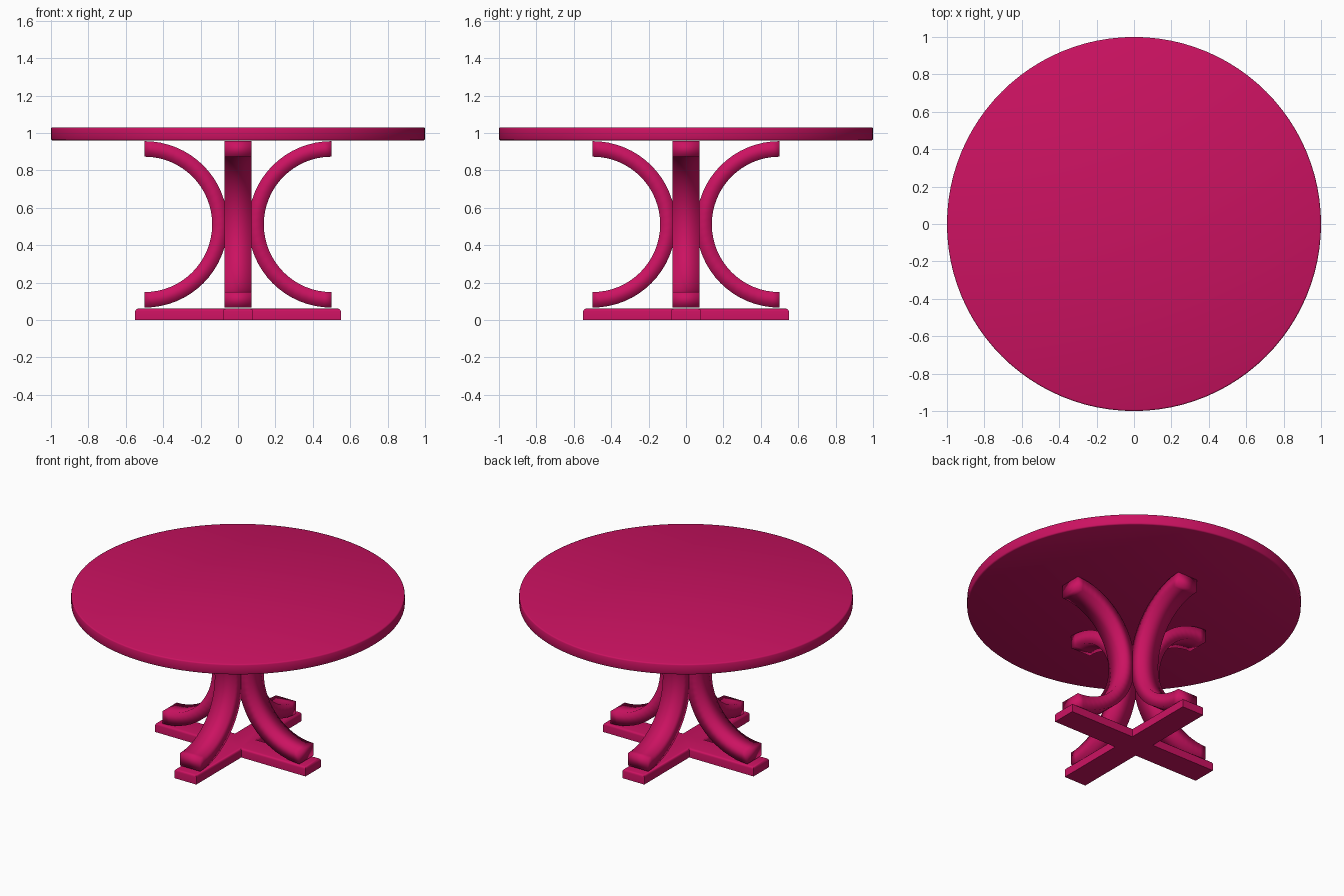
import bpy, bmesh, math
from mathutils import Matrix

if "Cube" in bpy.data.objects:
    bpy.data.objects.remove(bpy.data.objects["Cube"])

mat = bpy.data.materials.new("crimson")
mat.diffuse_color = (0.6, 0.006, 0.12, 1)
mat.use_nodes = True
mat.node_tree.nodes["Principled BSDF"].inputs["Base Color"].default_value = mat.diffuse_color


def finish(bm, name, smooth_angle=None):
    bmesh.ops.recalc_face_normals(bm, faces=bm.faces)
    me = bpy.data.meshes.new(name)
    bm.to_mesh(me)
    bm.free()
    ob = bpy.data.objects.new(name, me)
    bpy.context.collection.objects.link(ob)
    me.materials.append(mat)
    bpy.ops.object.select_all(action='DESELECT')
    ob.select_set(True)
    bpy.context.view_layer.objects.active = ob
    if smooth_angle is None:
        bpy.ops.object.shade_smooth()
    else:
        bpy.ops.object.shade_smooth_by_angle(angle=math.radians(smooth_angle))
    return ob


# Round tabletop with softened rims
bm = bmesh.new()
bmesh.ops.create_cone(bm, cap_ends=True, segments=96, radius1=1, radius2=1,
                      depth=0.07, matrix=Matrix.Translation((0, 0, 0.995)))
rims = [e for e in bm.edges if abs(e.verts[0].co.z - e.verts[1].co.z) < 1e-5]
bmesh.ops.bevel(bm, geom=rims, offset=0.008, segments=2, profile=0.5, affect='EDGES')
finish(bm, "tabletop", 50)

# Cross-shaped foot, top edges rounded
L, W, H = 0.55, 0.08, 0.06
bm = bmesh.new()
outline = []
for k in range(4):
    c, s = round(math.cos(k * math.pi / 2)), round(math.sin(k * math.pi / 2))
    for x, y in ((L, -W), (L, W), (W, W)):
        outline.append((x * c - y * s, x * s + y * c))
face = bm.faces.new([bm.verts.new((x, y, 0)) for x, y in outline])
ext = bmesh.ops.extrude_face_region(bm, geom=[face])
bmesh.ops.translate(bm, vec=(0, 0, H),
                    verts=[v for v in ext["geom"] if isinstance(v, bmesh.types.BMVert)])
top_edges = [e for e in bm.edges if all(v.co.z > H - 1e-4 for v in e.verts)]
bmesh.ops.bevel(bm, geom=top_edges, offset=0.014, segments=3, profile=0.5, affect='EDGES')
finish(bm, "cross_foot", 50)


# Four C-shaped legs: rectangular section swept along a half circle
def leg(name, turn, steps=32):
    cx, cz, outer, inner, half = 0.5, 0.511, 0.445, 0.362, 0.073
    bm = bmesh.new()
    rings = []
    for i in range(steps + 1):
        a = math.pi / 2 + math.pi * i / steps
        rings.append([bm.verts.new((cx + r * math.cos(a), y, cz + r * math.sin(a)))
                      for r, y in ((outer, -half), (outer, half), (inner, half), (inner, -half))])
    for a, b in zip(rings, rings[1:]):
        for j in range(4):
            bm.faces.new((a[j], a[(j + 1) % 4], b[(j + 1) % 4], b[j]))
    bm.faces.new(rings[0])
    bm.faces.new(rings[-1])
    bmesh.ops.rotate(bm, verts=bm.verts, cent=(0, 0, 0), matrix=Matrix.Rotation(turn, 3, 'Z'))
    finish(bm, name)


for k, side in enumerate(("right", "back", "left", "front")):
    leg(side + "_leg", k * math.pi / 2)
